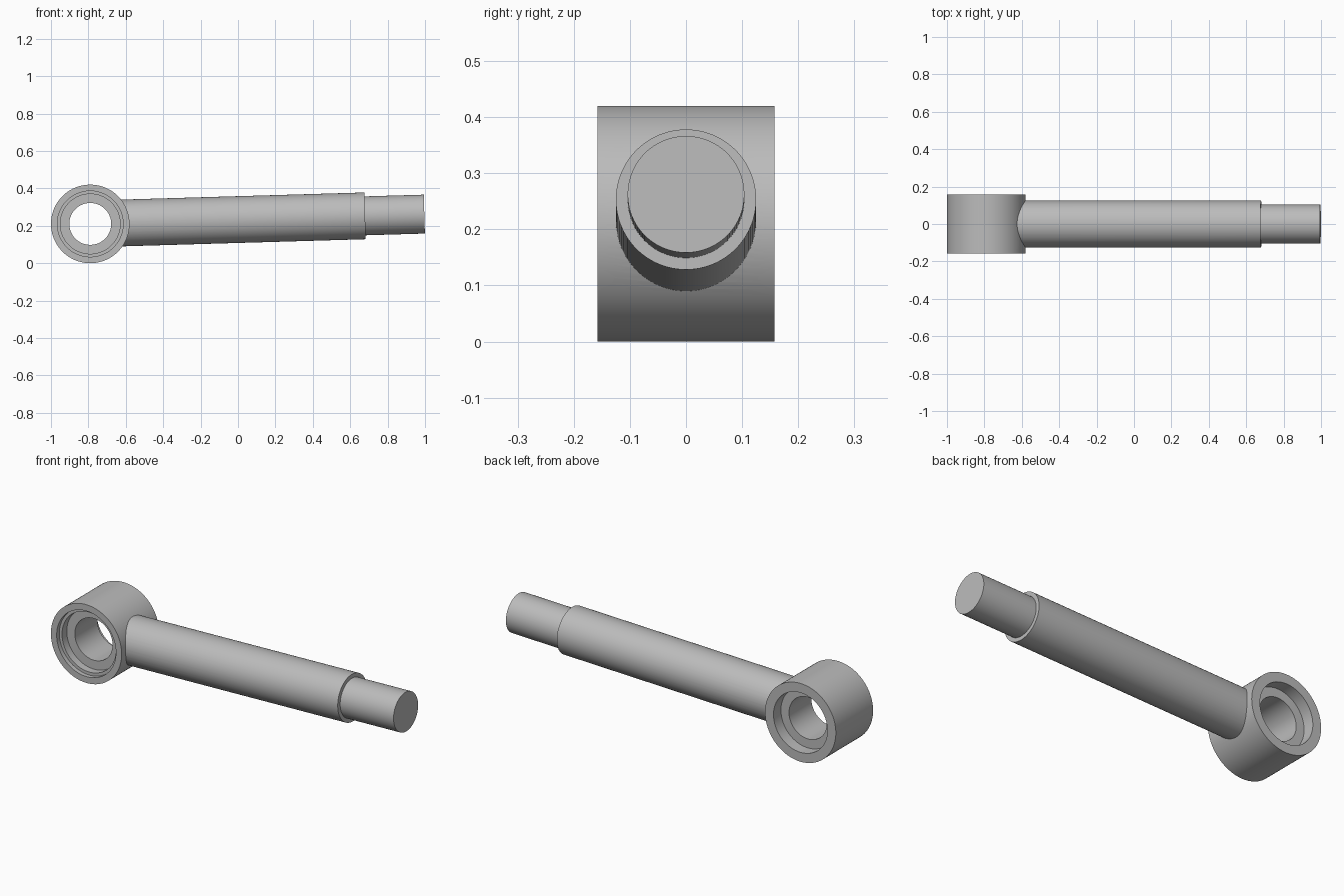
import bpy
import math
from mathutils import Matrix, Vector

cube = bpy.data.objects.get("Cube")
if cube:
    bpy.data.objects.remove(cube, do_unlink=True)

SEGMENTS = 96
TILT = math.radians(1.68)
EYE_CENTRE = Vector((-0.79, 0, 0.21))

steel = bpy.data.materials.new("grey_steel")
steel.use_nodes = True
GREY = (0.5, 0.5, 0.5, 1)
steel.diffuse_color = GREY
steel.node_tree.nodes["Principled BSDF"].inputs["Base Color"].default_value = GREY


def lathe(name, profile, matrix):
    """Closed solid turned about local z from (radius, height) points."""
    verts, faces = [], []
    n = SEGMENTS
    for radius, height in profile:
        for i in range(n):
            a = 2 * math.pi * i / n
            verts.append((radius * math.cos(a), radius * math.sin(a), height))
    for k in range(len(profile) - 1):
        for i in range(n):
            j = (i + 1) % n
            faces.append((k * n + i, k * n + j, (k + 1) * n + j, (k + 1) * n + i))
    last = (len(profile) - 1) * n
    faces.append(tuple(reversed(range(n))))
    faces.append(tuple(range(last, last + n)))
    mesh = bpy.data.meshes.new(name)
    mesh.from_pydata(verts, [], faces)
    mesh.materials.append(steel)
    obj = bpy.data.objects.new(name, mesh)
    obj.matrix_world = matrix
    bpy.context.collection.objects.link(obj)
    return obj


def combine(target, tool, operation):
    mod = target.modifiers.new(operation.lower(), "BOOLEAN")
    mod.operation = operation
    mod.solver = "EXACT"
    mod.object = tool
    bpy.context.view_layer.update()
    bpy.context.view_layer.objects.active = target
    bpy.ops.object.modifier_apply(modifier=mod.name)
    bpy.data.objects.remove(tool, do_unlink=True)


place = Matrix.Translation(EYE_CENTRE)
across = place @ Matrix.Rotation(math.radians(90), 4, "X")  # local z to front
along = place @ Matrix.Rotation(math.radians(90) - TILT, 4, "Y")

# Eye barrel with the stepped rod growing out of it
rod_end = lathe("rod_end", [(0.21, -0.158), (0.21, 0.158)], across)
rod = lathe("rod", [(0.125, 0.05), (0.125, 1.47), (0.104, 1.47), (0.104, 1.787)], along)
combine(rod_end, rod, "UNION")

# Through bore with a seat at both ends and a wider lip at the front
bore = lathe("bore_cutter", [
    (0.16, -0.2), (0.16, -0.095), (0.112, -0.095), (0.112, 0.095),
    (0.16, 0.095), (0.16, 0.135), (0.176, 0.135), (0.176, 0.2)], across)
bore.hide_render = True
combine(rod_end, bore, "DIFFERENCE")

bpy.ops.object.select_all(action="DESELECT")
rod_end.select_set(True)
bpy.context.view_layer.objects.active = rod_end
bpy.ops.object.shade_smooth_by_angle(angle=math.radians(30))
